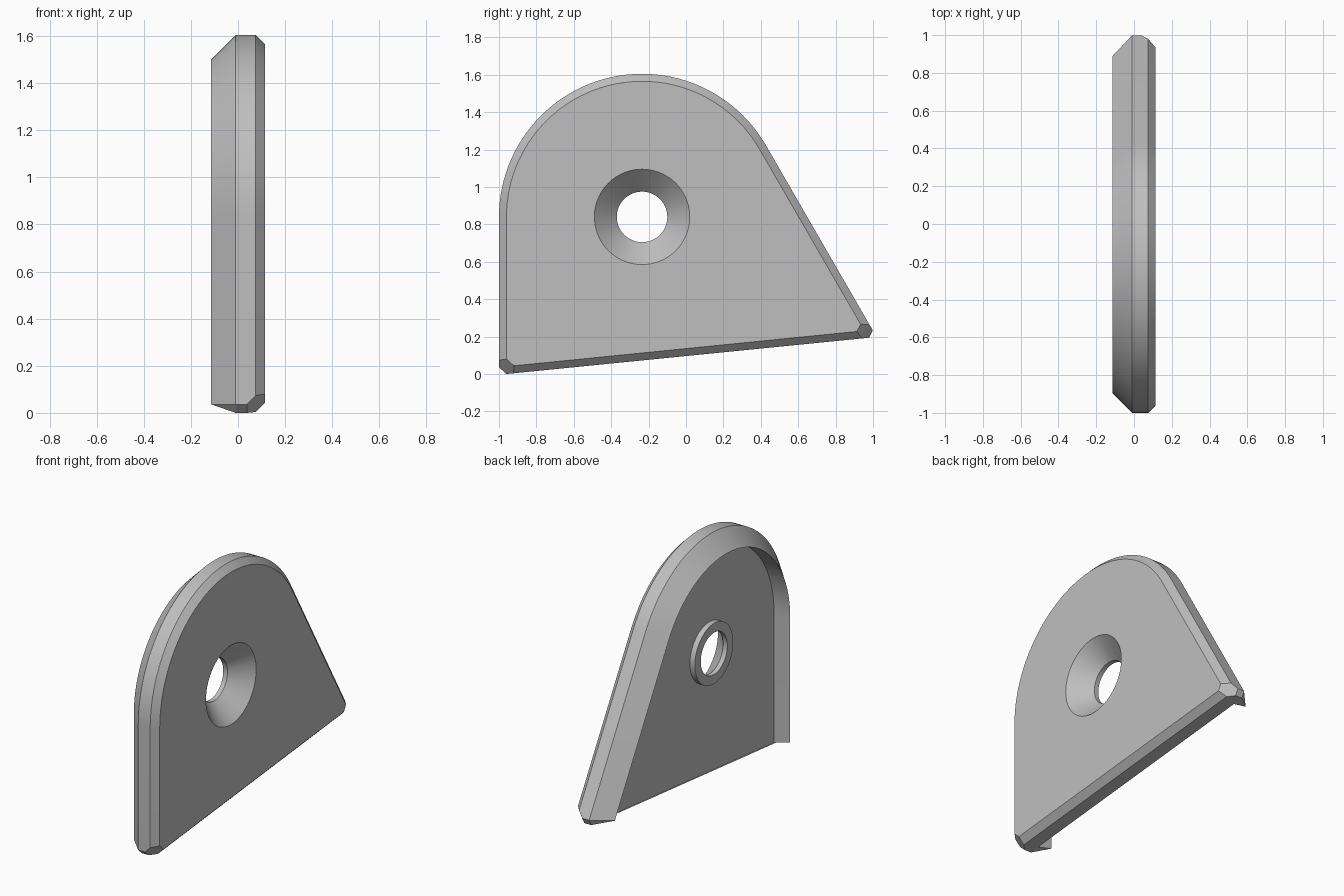
import bpy, bmesh, math

if "Cube" in bpy.data.objects:
    bpy.data.objects.remove(bpy.data.objects["Cube"], do_unlink=True)

# Plain grey finish
grey = bpy.data.materials.new("plain_grey")
grey.use_nodes = True
COLOR = (0.52, 0.52, 0.52, 1)
grey.diffuse_color = COLOR
grey.node_tree.nodes["Principled BSDF"].inputs["Base Color"].default_value = COLOR

CY, CZ, RADIUS = -0.235, 0.84, 0.765
ARC_STEPS = 50
SLOPE = 0.1


def outline(x, inset, lift, corner):
    """Plate contour: upright edge, round top, slanted edge, sloping base."""
    r = RADIUS - inset
    base = lift * math.hypot(1, SLOPE) - 0.004
    ly = CY - r
    lz = SLOPE * (ly + 1) + base
    a = math.radians(30)
    sin, cos = math.sin(a), math.cos(a)
    ty, tz = CY + r * cos, CZ + r * sin
    t = (tz - SLOPE * (ty + 1) - base) / (cos + SLOPE * sin)
    ry, rz = ty + t * sin, tz - t * cos
    pts = [(ly, lz + corner)]
    for i in range(ARC_STEPS + 1):
        ang = math.pi - (math.pi - a) * i / ARC_STEPS
        pts.append((CY + r * math.cos(ang), CZ + r * math.sin(ang)))
    pts += [(ry - corner * sin, rz + corner * cos),
            (ry - corner, rz - corner * SLOPE),
            (ly + corner, lz + corner * SLOPE)]
    return [(x, y, z) for y, z in pts]


def make_object(name, bm):
    bmesh.ops.remove_doubles(bm, verts=bm.verts, dist=0.0002)
    bmesh.ops.recalc_face_normals(bm, faces=bm.faces)
    mesh = bpy.data.meshes.new(name)
    bm.to_mesh(mesh)
    bm.free()
    mesh.materials.append(grey)
    obj = bpy.data.objects.new(name, mesh)
    bpy.context.collection.objects.link(obj)
    return obj


def lathe(name, profile, steps=72):
    """Closed solid turned about the hole axis from (x, radius) points."""
    bm = bmesh.new()
    rings = []
    for x, r in profile:
        rings.append([bm.verts.new((x, CY + r * math.cos(math.tau * k / steps),
                                    CZ + r * math.sin(math.tau * k / steps)))
                      for k in range(steps)])
    for a, b in zip(rings, rings[1:]):
        for k in range(steps):
            j = (k + 1) % steps
            bm.faces.new((a[k], a[j], b[j], b[k]))
    bm.faces.new(rings[0])
    bm.faces.new(rings[-1])
    return make_object(name, bm)


def combine(obj, tool, operation):
    mod = obj.modifiers.new(operation.lower(), "BOOLEAN")
    mod.operation, mod.solver, mod.object = operation, "EXACT", tool
    bpy.context.view_layer.objects.active = obj
    bpy.ops.object.modifier_apply(modifier=mod.name)
    bpy.data.objects.remove(tool, do_unlink=True)


# Plate with bevelled edges and a tapering rim around three sides
bm = bmesh.new()
sections = [outline(0.115, 0.04, 0.04, 0.04),
            outline(0.075, 0, 0, 0.078),
            outline(0.038, 0, 0, 0.04),
            outline(-0.01, 0, 0, 0.04),
            outline(-0.115, 0.105, 0.03, 0),
            outline(0, 0.105, 0, 0)]
loops = [[bm.verts.new(p) for p in s] for s in sections]
n = len(loops[0])
for k, (a, b) in enumerate(zip(loops, loops[1:])):
    for i in range(n):
        j = (i + 1) % n
        if k == 3 and i == n - 2:
            continue
        if k == 4 and i >= n - 3:
            continue
        bm.faces.new((a[i], a[j], b[j], b[i]))
edge, tip, floor = loops[3:]
bm.faces.new((edge[n - 2], edge[n - 1], floor[n - 1], floor[n - 2]))
for i in (n - 2, n - 1):
    bm.faces.new((edge[i], tip[i], floor[i]))
bm.faces.new(loops[0])
bm.faces.new(floor)
plate = make_object("rimmed_plate", bm)

# Raised collar on the recessed side, then the countersunk hole
collar = lathe("collar", [(0.03, 0.195), (-0.035, 0.195)])
combine(plate, collar, "UNION")
cutter = lathe("hole_cutter", [(0.135, 0.275), (-0.005, 0.135), (-0.2, 0.135)])
cutter.hide_render = True
combine(plate, cutter, "DIFFERENCE")

bpy.ops.object.select_all(action="DESELECT")
plate.select_set(True)
bpy.context.view_layer.objects.active = plate
bpy.ops.object.shade_smooth_by_angle(angle=math.radians(20))
